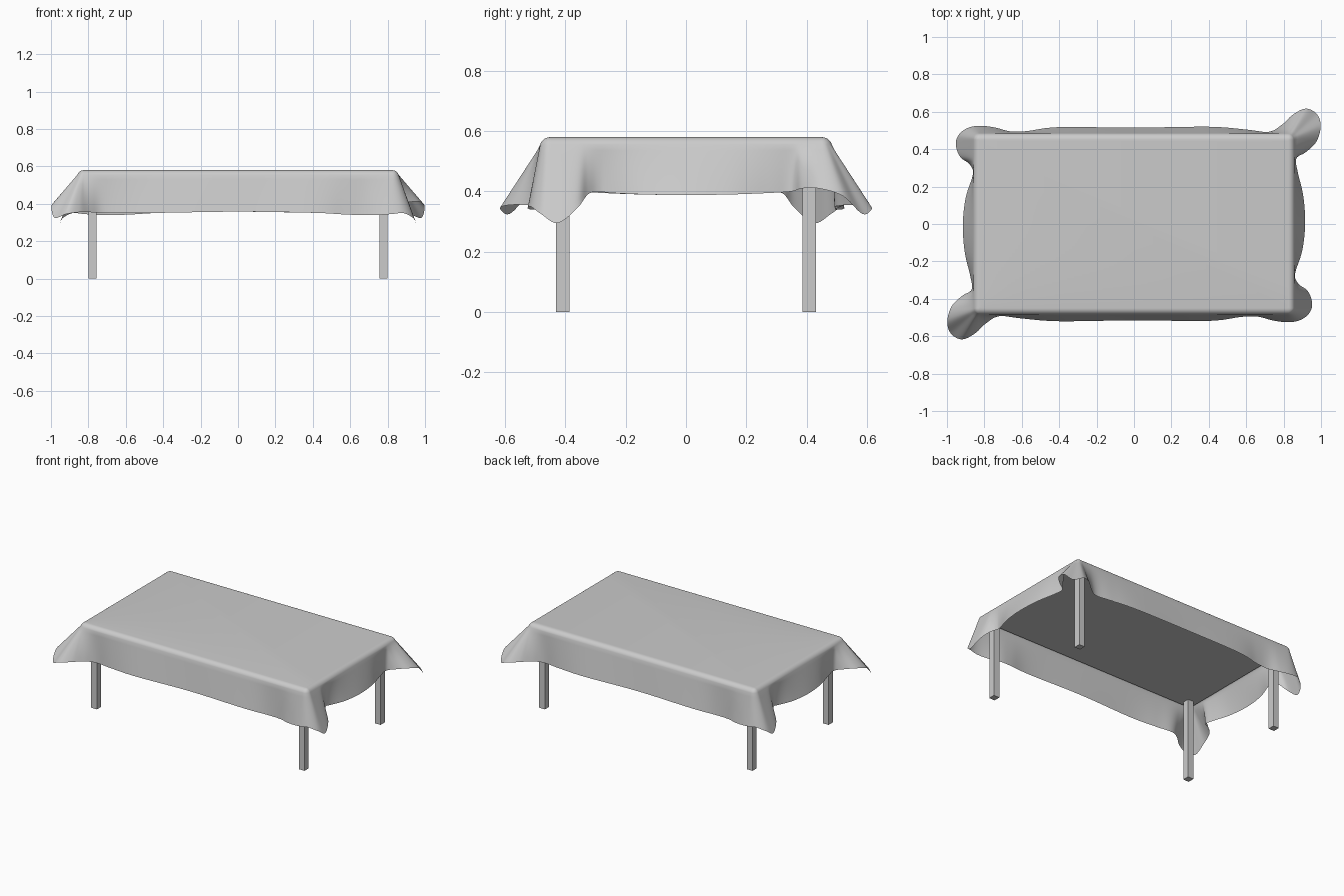
import bpy, bmesh, math
from mathutils import Vector

if "Cube" in bpy.data.objects:
    bpy.data.objects.remove(bpy.data.objects["Cube"])

TOP = 0.58            # height of the cloth on the table
IX, IY, R = 0.825, 0.45, 0.035   # flat area half sizes and edge rounding


def box(name, centre, size):
    bpy.ops.mesh.primitive_cube_add(size=1, location=centre)
    ob = bpy.context.object
    ob.name = name
    ob.scale = size
    bpy.ops.object.transform_apply(location=False, rotation=False, scale=True)
    return ob


# Table top and four legs
box("table_top", (0, 0, 0.561), (1.67, 0.92, 0.022))
for sx, side in ((-1, "left"), (1, "right")):
    for sy, end in ((-1, "front"), (1, "back")):
        box(f"{end}_{side}_leg", (sx * 0.779, sy * 0.408, 0.276), (0.043, 0.045, 0.552))

# Half of the cloth hem; the other half is the same turned by 180 degrees
half = [
    # left side
    (-0.865, 0.25, 0.395), (-0.90, 0.14, 0.39), (-0.915, 0, 0.388),
    (-0.905, -0.15, 0.39), (-0.875, -0.28, 0.395),
    # front left corner fold
    (-0.868, -0.35, 0.40), (-0.92, -0.385, 0.41), (-0.975, -0.44, 0.41),
    (-0.998, -0.52, 0.385), (-0.98, -0.585, 0.325), (-0.92, -0.617, 0.345),
    (-0.85, -0.585, 0.355), (-0.79, -0.53, 0.355), (-0.72, -0.493, 0.35),
    # front side
    (-0.60, -0.505, 0.35), (-0.40, -0.52, 0.352), (0, -0.515, 0.358),
    (0.40, -0.518, 0.352), (0.57, -0.497, 0.343), (0.66, -0.495, 0.34),
    # front right corner fold
    (0.74, -0.515, 0.34), (0.82, -0.525, 0.345), (0.885, -0.515, 0.35),
    (0.935, -0.48, 0.325), (0.953, -0.425, 0.295), (0.93, -0.36, 0.345),
    (0.885, -0.325, 0.39), (0.862, -0.29, 0.40),
]
ctrl = [Vector(p) for p in half] + [Vector((-x, -y, z)) for x, y, z in half]


def smooth_loop(pts, steps):
    out, n = [], len(pts)
    for i in range(n):
        a, b, c, d = (pts[(i + k) % n] for k in (-1, 0, 1, 2))
        for s in range(steps):
            t = s / steps
            out.append(0.5 * (2 * b + (c - a) * t + (2 * a - 5 * b + 4 * c - d) * t * t
                              + (3 * b - a - 3 * c + d) * t ** 3))
    return out


def drape(h):
    """Points from the flat top over the rounded edge down to hem point h."""
    inner = Vector((max(-IX, min(IX, h.x)), max(-IY, min(IY, h.y)), TOP))
    out = Vector((h.x - inner.x, h.y - inner.y, 0)).normalized()
    line = [inner + out * (R * math.sin(a)) - Vector((0, 0, R * (1 - math.cos(a))))
            for a in (math.radians(k) for k in (0, 15, 30, 45, 60, 72))]
    start = line[-1].copy()
    return line + [start.lerp(h, k / 8) for k in range(1, 9)]


# Tablecloth
bm = bmesh.new()
cols = [[bm.verts.new(p) for p in drape(h)] for h in smooth_loop(ctrl, 6)]
n = len(cols)
for i in range(n):
    a, b = cols[i], cols[(i + 1) % n]
    for k in range(len(a) - 1):
        bm.faces.new((a[k], a[k + 1], b[k + 1], b[k]))
bm.faces.new([c[0] for c in cols])
bmesh.ops.remove_doubles(bm, verts=bm.verts, dist=0.0005)
for f in bm.faces:
    f.smooth = True
me = bpy.data.meshes.new("tablecloth")
bm.to_mesh(me)
bm.free()
bpy.context.collection.objects.link(bpy.data.objects.new("tablecloth", me))
